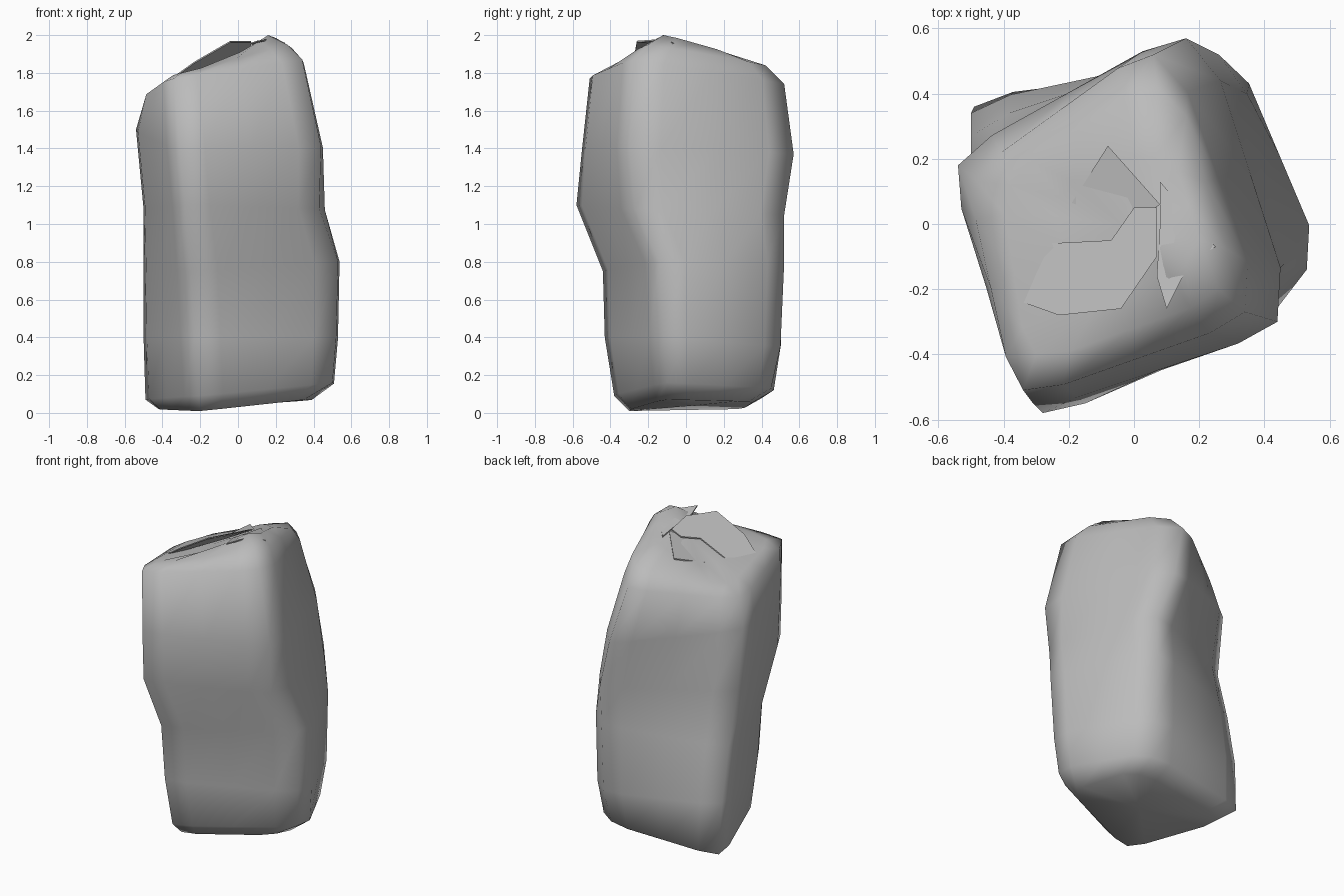
import bpy
import bmesh
from mathutils import Vector

cube = bpy.data.objects.get("Cube")
if cube:
    bpy.data.objects.remove(cube, do_unlink=True)

stone = bpy.data.materials.new("stone grey")
stone.use_nodes = True
stone.diffuse_color = (0.5, 0.5, 0.5, 1)
stone.node_tree.nodes["Principled BSDF"].inputs["Base Color"].default_value = stone.diffuse_color

# Four worn corner edges of the pillar, each running from base to top
front_edge = [(-.2, -.3, .01), (-.21, -.38, .09), (-.23, -.43, .4), (-.25, -.44, .75),
              (-.28, -.58, 1.1), (-.31, -.55, 1.4), (-.34, -.51, 1.77), (-.3, -.4, 1.8), (-.15, -.2, 1.82)]
left_edge = [(.35, -.1, .07), (.5, -.1, .16), (.52, -.12, .4), (.53, -.14, .8),
             (.43, -.27, 1.08), (.44, -.3, 1.41), (.34, -.27, 1.87), (.26, -.2, 1.95), (.16, -.12, 2)]
back_edge = [(.24, .33, .06), (.23, .45, .13), (.25, .5, .35), (.25, .52, .8),
             (.26, .52, 1.05), (.16, .57, 1.37), (.06, .52, 1.74), (.07, .42, 1.84), (.06, .2, 1.91)]
right_edge = [(-.42, .27, .02), (-.49, .36, .07), (-.5, .34, .4), (-.5, .27, .75),
              (-.5, .18, 1.08), (-.54, .18, 1.5), (-.48, .13, 1.67), (-.38, .12, 1.73), (-.22, .08, 1.78)]
edges = [front_edge, left_edge, back_edge, right_edge]
bulges = [.025, .06, .03, .03]


def ring_points(row):
    """Corner, two shoulders and a middle for each side of one ring."""
    points = []
    for side in range(4):
        start = Vector(edges[side][row])
        end = Vector(edges[(side + 1) % 4][row])
        along = end - start
        outward = Vector((along.y, -along.x, 0)).normalized()
        points.append(start)
        for fraction in (.17, .5, .83):
            points.append(start + along * fraction + outward * bulges[side])
    return points


def finish(name, bm, angle):
    mesh = bpy.data.meshes.new(name)
    bm.to_mesh(mesh)
    bm.free()
    mesh.materials.append(stone)
    obj = bpy.data.objects.new(name, mesh)
    bpy.context.collection.objects.link(obj)
    bpy.ops.object.select_all(action="DESELECT")
    obj.select_set(True)
    bpy.context.view_layer.objects.active = obj
    bpy.ops.object.shade_smooth_by_angle(angle=angle)
    return obj


# Pillar body: skin the rings and close both ends with a fan
bm = bmesh.new()
rings = [[bm.verts.new(p) for p in ring_points(row)] for row in range(len(front_edge))]
count = len(rings[0])
for lower, upper in zip(rings, rings[1:]):
    for i in range(count):
        j = (i + 1) % count
        bm.faces.new((lower[i], lower[j], upper[j], upper[i]))
for ring in (rings[0], rings[-1]):
    centre = sum((v.co for v in ring), Vector()) / count
    hub = bm.verts.new(centre)
    for i in range(count):
        bm.faces.new((ring[i], ring[(i + 1) % count], hub))
bmesh.ops.recalc_face_normals(bm, faces=bm.faces)
finish("stone_pillar", bm, 1.5)


# Broken chips of stone lying on the top
def chip(name, outline, thickness=.008):
    bm = bmesh.new()
    face = bm.faces.new([bm.verts.new(p) for p in outline])
    made = bmesh.ops.extrude_face_region(bm, geom=[face])["geom"]
    for v in made:
        if isinstance(v, bmesh.types.BMVert):
            v.co.z -= thickness
    bmesh.ops.recalc_face_normals(bm, faces=bm.faces)
    finish(name, bm, .5)


chip("left_chip", [(.08, .13, 1.92), (.25, -.07, 1.96), (.17, -.12, 1.98),
                   (.1, -.26, 1.97), (.07, -.16, 1.96), (.08, 0, 1.94)])
chip("back_chip", [(-.27, -.06, 1.75), (-.07, -.05, 1.86), (.08, .06, 1.93), (-.08, .24, 1.86)])
chip("flat_chip", [(-.4, -.02, 1.7), (-.37, -.23, 1.76), (-.23, -.28, 1.86), (-.04, -.26, 1.97),
                   (.07, -.1, 1.97), (.07, .05, 1.94), (0, .05, 1.91), (-.07, -.05, 1.88),
                   (-.27, -.06, 1.78), (-.31, -.08, 1.76)])
